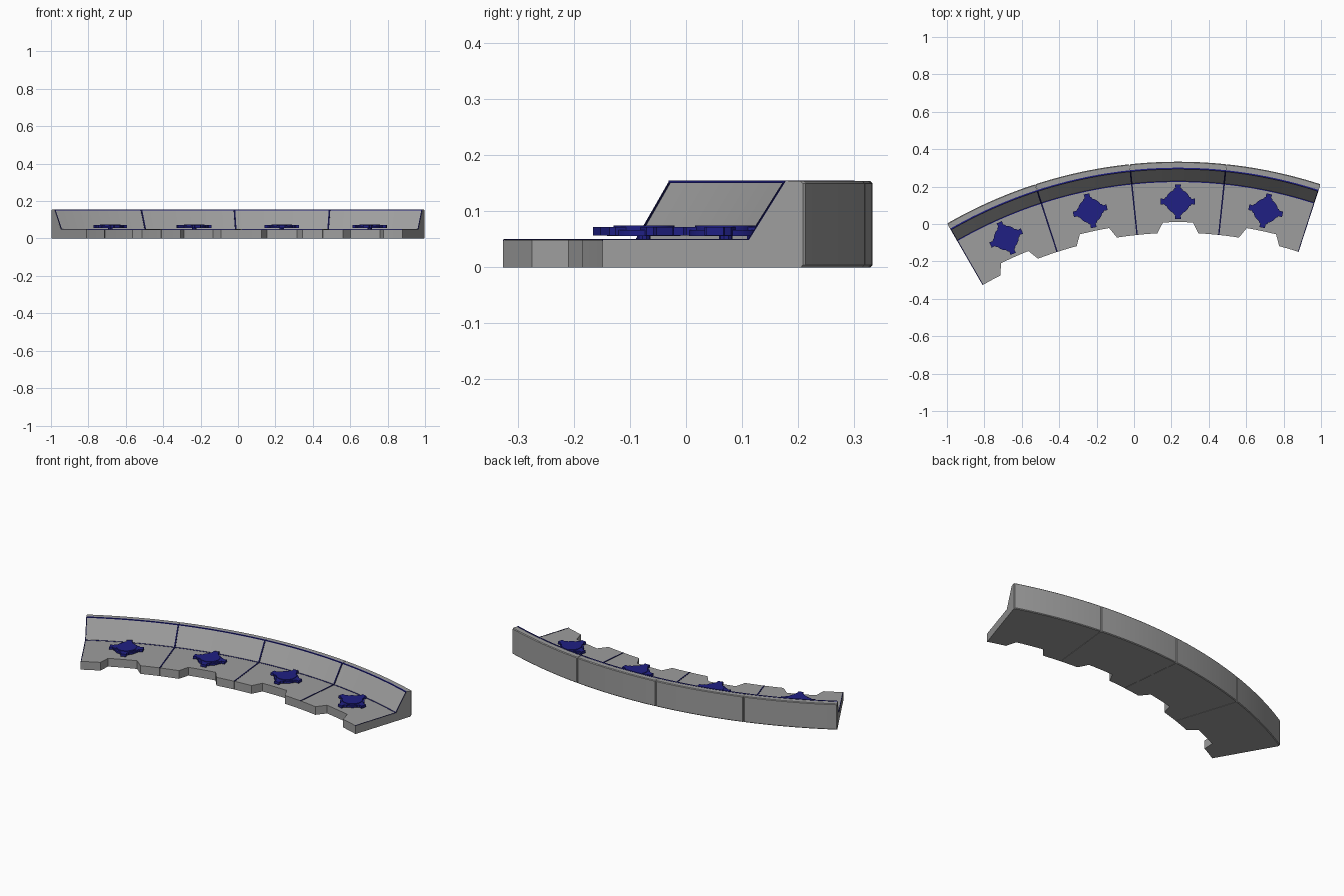
import bpy, bmesh, math
from math import radians, sin, cos, pi

if "Cube" in bpy.data.objects:
    bpy.data.objects.remove(bpy.data.objects["Cube"])

CX, CY = 0.235, -2.137            # centre of the arc
R_IN, R_NOTCH, R_FLOOR, R_RIM, R_OUT = 2.09, 2.147, 2.365, 2.434, 2.47
R_BADGE = 2.257
FLOOR, TOP = 0.049, 0.154
SEGMENTS = [-24, -12, 0, 12]      # degrees clockwise from +y


def material(name, colour):
    m = bpy.data.materials.new(name)
    m.diffuse_color = (*colour, 1)
    m.use_nodes = True
    m.node_tree.nodes["Principled BSDF"].inputs["Base Color"].default_value = m.diffuse_color
    return m


blue = material("dark_blue", (0.014, 0.014, 0.23))
navy = material("navy", (0.006, 0.006, 0.06))
grey = material("mid_grey", (0.34, 0.34, 0.34))


def polar(deg, r, z):
    a = radians(deg)
    return (CX + r * sin(a), CY + r * cos(a), z)


def finish(bm, name, mat):
    bmesh.ops.recalc_face_normals(bm, faces=bm.faces)
    me = bpy.data.meshes.new(name)
    bm.to_mesh(me)
    bm.free()
    me.materials.append(mat)
    ob = bpy.data.objects.new(name, me)
    bpy.context.collection.objects.link(ob)
    bpy.ops.object.select_all(action='DESELECT')
    ob.select_set(True)
    bpy.context.view_layer.objects.active = ob
    bpy.ops.object.shade_smooth_by_angle(angle=radians(20))
    return ob


def loft(bm, columns):
    """columns: list of (angle, closed section [(r, z)...])"""
    rings = [[bm.verts.new(polar(a, r, z)) for r, z in sec] for a, sec in columns]
    n = len(rings[0])
    for p, q in zip(rings, rings[1:]):
        for i in range(n):
            j = (i + 1) % n
            bm.faces.new((p[i], p[j], q[j], q[i]))
    bm.faces.new(rings[0])
    bm.faces.new(rings[-1])


def body_section(ri, ro=R_OUT):
    return [(ri, 0), (ri, FLOOR), (R_FLOOR, FLOOR), (R_RIM, TOP),
            (ro - 0.004, TOP), (ro, TOP - 0.004), (ro, 0.004), (ro - 0.004, 0)]


def prism(bm, pts, z0, z1):
    lo = [bm.verts.new((x, y, z0)) for x, y in pts]
    hi = [bm.verts.new((x, y, z1)) for x, y in pts]
    bm.faces.new(lo)
    bm.faces.new(hi)
    for i in range(len(pts)):
        j = (i + 1) % len(pts)
        bm.faces.new((lo[i], lo[j], hi[j], hi[i]))


def circle(r, n):
    return [(r * cos(2 * pi * i / n), r * sin(2 * pi * i / n)) for i in range(n)]


# Curved bench segments: notched front edge, chamfered joints at the back
half = [(5.98, R_IN, R_OUT - 0.004), (5.88, R_IN, R_OUT), (5, R_IN, R_OUT),
        (4, R_IN, R_OUT), (3.02, R_IN, R_OUT), (2.14, R_NOTCH, R_OUT),
        (1, R_NOTCH, R_OUT)]
outline = ([(-a, r, o) for a, r, o in half] + [(0, R_NOTCH, R_OUT)]
           + [(a, r, o) for a, r, o in reversed(half)])
for k, mid in enumerate(SEGMENTS):
    bm = bmesh.new()
    loft(bm, [(mid + a, body_section(r, o)) for a, r, o in outline])
    finish(bm, f"arc_segment_{k + 1}", grey)

# Long blue lines along the rim edge and the foot of the slope
for name, r, z in (("rim_line", R_RIM, TOP), ("floor_line", R_FLOOR, FLOOR)):
    sec = [(r - 0.004, z - 0.003), (r - 0.004, z + 0.0015),
           (r + 0.004, z + 0.0015), (r + 0.004, z - 0.003)]
    bm = bmesh.new()
    loft(bm, [(-29.94 + 47.88 * i / 48, sec) for i in range(49)])
    finish(bm, name, blue)

# Radial dark lines at the joints, thinner at the two ends
seam = [(R_IN, FLOOR - 0.002), (R_IN, FLOOR + 0.0015), (R_FLOOR - 0.002, FLOOR + 0.0015),
        (R_RIM - 0.002, TOP + 0.001), (R_RIM + 0.002, TOP - 0.002),
        (R_FLOOR + 0.002, FLOOR - 0.002)]
for k, (a, w) in enumerate(((-29.91, 0.05), (-18, 0.1), (-6, 0.1), (6, 0.1), (17.91, 0.05))):
    bm = bmesh.new()
    loft(bm, [(a - w, seam), (a + w, seam)])
    finish(bm, f"joint_line_{k + 1}", navy)

# Four-pronged round badges hovering just over the floor
for k, mid in enumerate(SEGMENTS):
    bm = bmesh.new()
    prism(bm, circle(0.012, 10), FLOOR - 0.002, 0.058)
    prism(bm, circle(0.066, 20), 0.056, 0.067)
    prism(bm, circle(0.055, 20), 0.066, 0.075)
    for q in range(4):
        c, s = round(cos(q * pi / 2)), round(sin(q * pi / 2))
        prong = [(0.045, -0.028), (0.066, -0.024), (0.074, -0.014), (0.092, -0.016),
                 (0.092, 0.016), (0.074, 0.014), (0.066, 0.024), (0.045, 0.028)]
        prism(bm, [(x * c - y * s, x * s + y * c) for x, y in prong], 0.057, 0.072)
    ob = finish(bm, f"badge_{k + 1}", blue)
    ob.location = polar(mid, R_BADGE, 0)
    ob.rotation_euler.z = -radians(mid)
